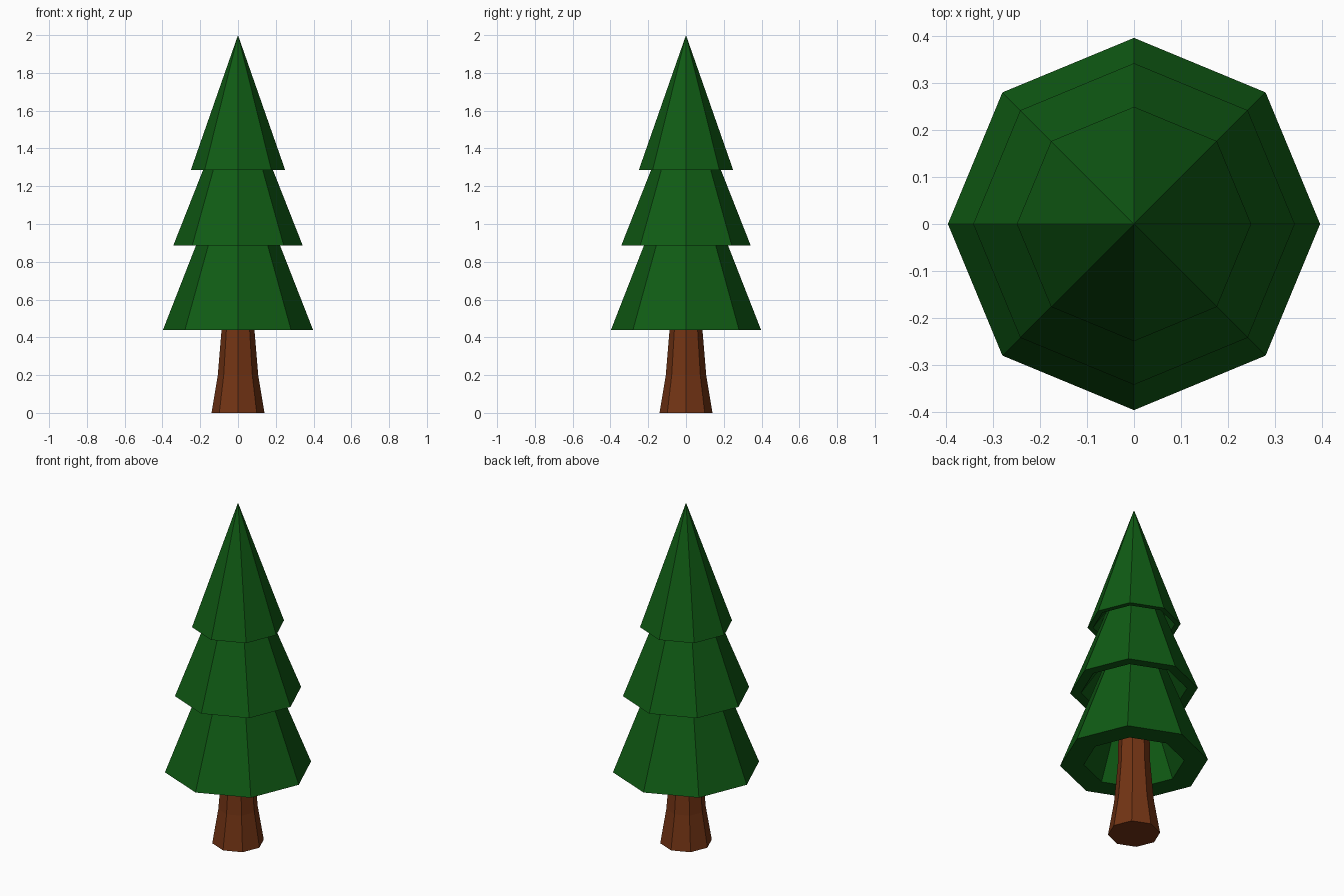
import bpy, bmesh
from math import cos, sin, pi

if "Cube" in bpy.data.objects:
    bpy.data.objects.remove(bpy.data.objects["Cube"])

SIDES = 8


def lathe(name, profile, color):
    """Revolve (radius, z) points into a flat-shaded octagonal solid."""
    bm = bmesh.new()
    rings = []
    for r, z in profile:
        if r == 0:
            rings.append([bm.verts.new((0, 0, z))] * SIDES)
        else:
            rings.append([bm.verts.new((r * cos(2 * pi * i / SIDES), r * sin(2 * pi * i / SIDES), z))
                          for i in range(SIDES)])
    for low, high in zip(rings, rings[1:]):
        for i in range(SIDES):
            j = (i + 1) % SIDES
            corners = dict.fromkeys((low[i], low[j], high[j], high[i]))
            bm.faces.new(list(corners))
    bmesh.ops.recalc_face_normals(bm, faces=bm.faces)
    mesh = bpy.data.meshes.new(name)
    bm.to_mesh(mesh)
    bm.free()
    mat = bpy.data.materials.new(name + "_color")
    mat.diffuse_color = (*color, 1)
    mat.use_nodes = True
    mat.node_tree.nodes["Principled BSDF"].inputs["Base Color"].default_value = mat.diffuse_color
    mesh.materials.append(mat)
    obj = bpy.data.objects.new(name, mesh)
    bpy.context.collection.objects.link(obj)
    return obj


# Flared trunk, running up into the hollow of the lowest tier
lathe("trunk", [(0, 0), (0.14, 0), (0.107, 0.2), (0.087, 0.44), (0.08, 0.8), (0, 0.8)],
      (0.17, 0.034, 0.007))

# Three stacked tiers, each with a flat rim and a hollow underside
lathe("foliage", [(0, 0.8), (0.13, 0.8),
                  (0.27, 0.44), (0.397, 0.44), (0.145, 1.085),
                  (0.285, 0.885), (0.343, 0.885), (0.14, 1.4),
                  (0.22, 1.285), (0.25, 1.285), (0, 2)],
      (0.005, 0.105, 0.007))
